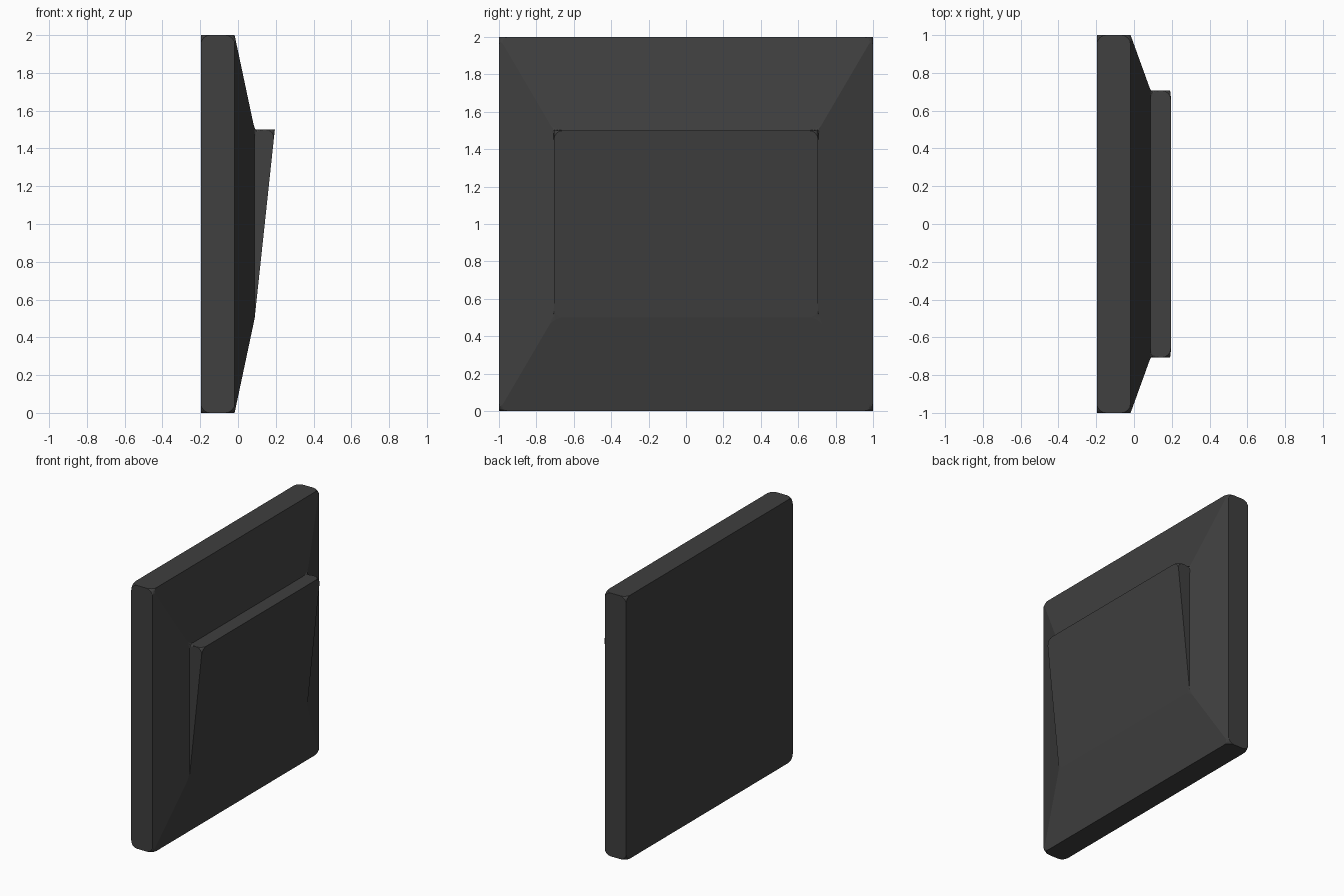
import bpy, bmesh

if "Cube" in bpy.data.objects:
    bpy.data.objects.remove(bpy.data.objects["Cube"])

X_BACK, X_RIM, X_FIELD, X_PEAK = -0.197, -0.018, 0.088, 0.195
HALF_Y, Z_LOW, Z_HIGH = 0.707, 0.5, 1.5

bm = bmesh.new()


def ring(x, y, z0, z1):
    """Four corners of a rectangle facing +x."""
    return [bm.verts.new((x, a, b)) for a, b in ((-y, z0), (y, z0), (y, z1), (-y, z1))]


# Slab and sloped border
back = ring(X_BACK, 1, 0, 2)
rim = ring(X_RIM, 1, 0, 2)
field = ring(X_FIELD, HALF_Y, Z_LOW, Z_HIGH)
bm.faces.new(back[::-1])
for a, b in ((back, rim), (rim, field)):
    for i in range(4):
        j = (i + 1) % 4
        bm.faces.new((a[i], a[j], b[j], b[i]))

# Tilted centre wedge, flush at the bottom and raised at the top
peak = [bm.verts.new((X_PEAK, y, Z_HIGH)) for y in (HALF_Y, -HALF_Y)]
bm.faces.new((field[0], field[1], peak[0], peak[1]))
bm.faces.new((field[2], field[3], peak[1], peak[0]))
bm.faces.new((field[1], field[2], peak[0]))
bm.faces.new((field[3], field[0], peak[1]))
bmesh.ops.recalc_face_normals(bm, faces=bm.faces)

mesh = bpy.data.meshes.new("wall_panel")
bm.to_mesh(mesh)
bm.free()
panel = bpy.data.objects.new("wall_panel", mesh)
bpy.context.collection.objects.link(panel)

# Rounded corner points, edges stay sharp
bevel = panel.modifiers.new("corner_rounding", 'BEVEL')
bevel.affect = 'VERTICES'
bevel.width = 0.05
bevel.segments = 4
bevel.limit_method = 'NONE'

# Dark grey finish
mat = bpy.data.materials.new("dark_grey")
mat.diffuse_color = (0.05, 0.05, 0.05, 1)
mat.use_nodes = True
mat.node_tree.nodes["Principled BSDF"].inputs["Base Color"].default_value = mat.diffuse_color
mesh.materials.append(mat)
